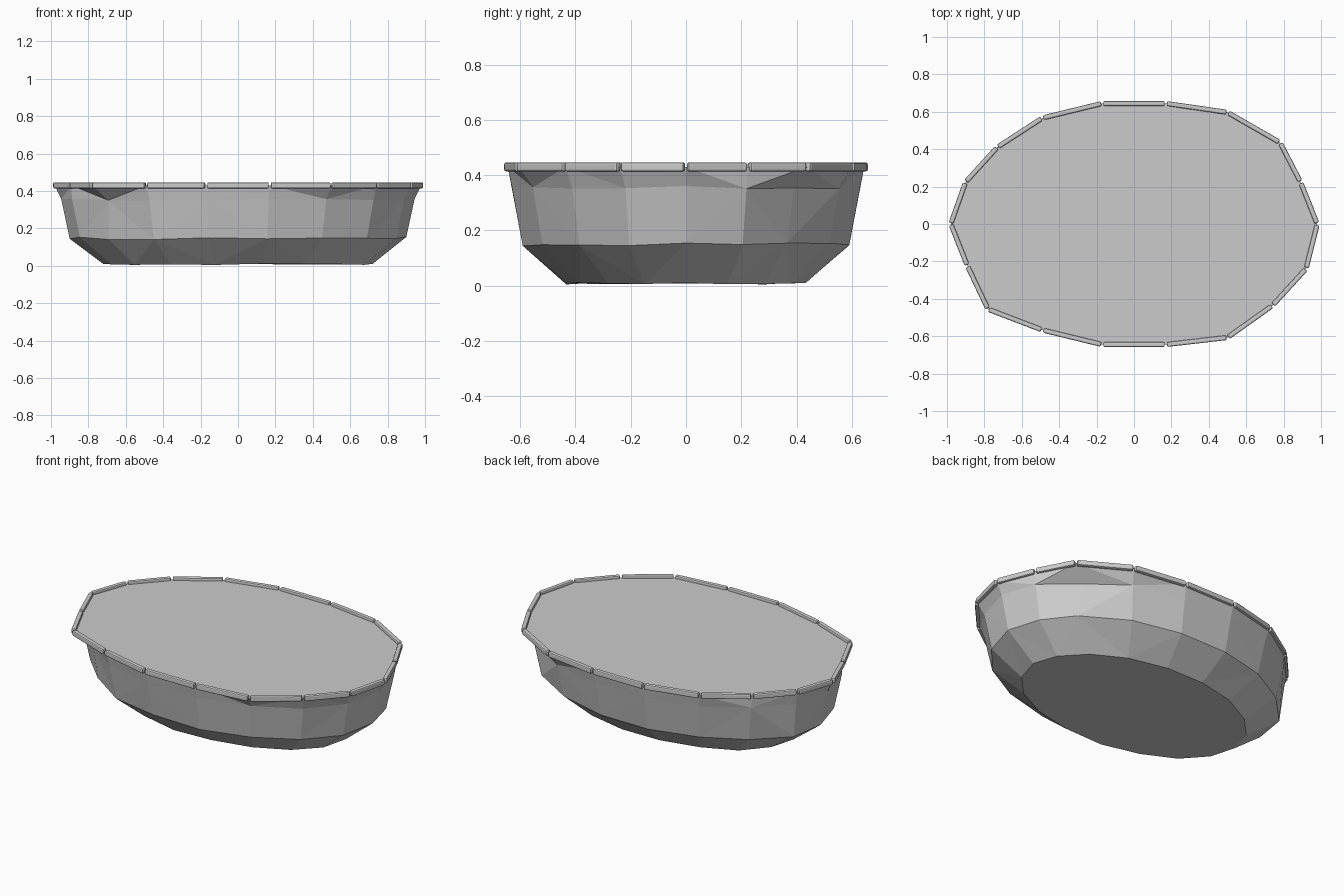
import bpy, bmesh, math, random
from mathutils import Vector

if "Cube" in bpy.data.objects:
    bpy.data.objects.remove(bpy.data.objects["Cube"])

random.seed(4)
SIDES = 18

grey = bpy.data.materials.new("stone grey")
grey.use_nodes = True
grey.diffuse_color = (0.6, 0.6, 0.6, 1)
grey.node_tree.nodes["Principled BSDF"].inputs["Base Color"].default_value = (0.6, 0.6, 0.6, 1)


def add_object(name, bm):
    mesh = bpy.data.meshes.new(name)
    bm.normal_update()
    bm.to_mesh(mesh)
    bm.free()
    mesh.materials.append(grey)
    obj = bpy.data.objects.new(name, mesh)
    bpy.context.collection.objects.link(obj)
    return obj


def ellipse(rx, ry, z, shifts={}, wobble=0.0):
    """Oval of points; shifts nudges single corners in x and y."""
    points = []
    for i in range(SIDES):
        a = math.tau * i / SIDES
        dx, dy = shifts.get(i, (0, 0))
        points.append(Vector((rx * math.cos(a) + dx, ry * math.sin(a) + dy,
                              z + random.uniform(-wobble, wobble))))
    return points


# Uneven rim corners over more regular rings
rim_shifts = {1: (-0.03, 0), 2: (0.03, 0.015), 3: (0.01, 0.03), 7: (0.02, -0.01),
              8: (0.02, 0), 10: (0.03, 0), 11: (-0.03, -0.035), 15: (0.01, -0.04),
              16: (-0.01, -0.015), 17: (0, -0.015)}
rim = ellipse(0.98, 0.655, 0.43, rim_shifts)
rings = [
    ellipse(0.72, 0.44, 0.008, wobble=0.004),
    ellipse(0.90, 0.60, 0.148, {8: (-0.02, 0), 11: (0, 0.03), 2: (0.02, -0.02)}, 0.008),
    ellipse(0.945, 0.64, 0.355, {11: (0.03, 0.02), 2: (-0.04, -0.02)}, 0.006),
    rim,
]

# Faceted basin body, closed by flat top and bottom faces
bm = bmesh.new()
loops = [[bm.verts.new(p) for p in ring] for ring in rings]
for level, (low, high) in enumerate(zip(loops, loops[1:])):
    for i in range(SIDES):
        j = (i + 1) % SIDES
        if (i + level) % 2:
            bm.faces.new((low[i], low[j], high[j]))
            bm.faces.new((low[i], high[j], high[i]))
        else:
            bm.faces.new((low[i], low[j], high[i]))
            bm.faces.new((low[j], high[j], high[i]))
bm.faces.new(loops[-1])
bm.faces.new(list(reversed(loops[0])))
add_object("basin_body", bm)

# Rounded rim bars with small gaps between them
for i in range(SIDES):
    a, b = rim[i], rim[(i + 1) % SIDES]
    along = b - a
    bm = bmesh.new()
    bmesh.ops.create_cube(bm, size=1)
    bmesh.ops.scale(bm, vec=(along.length - 0.012, 0.026, 0.032), verts=bm.verts)
    bmesh.ops.bevel(bm, geom=bm.edges[:], offset=0.007, segments=2,
                    profile=0.5, affect='EDGES')
    bar = add_object(f"rim_bar_{i + 1}", bm)
    bar.location = (a + b) / 2
    bar.rotation_euler.z = math.atan2(along.y, along.x)
